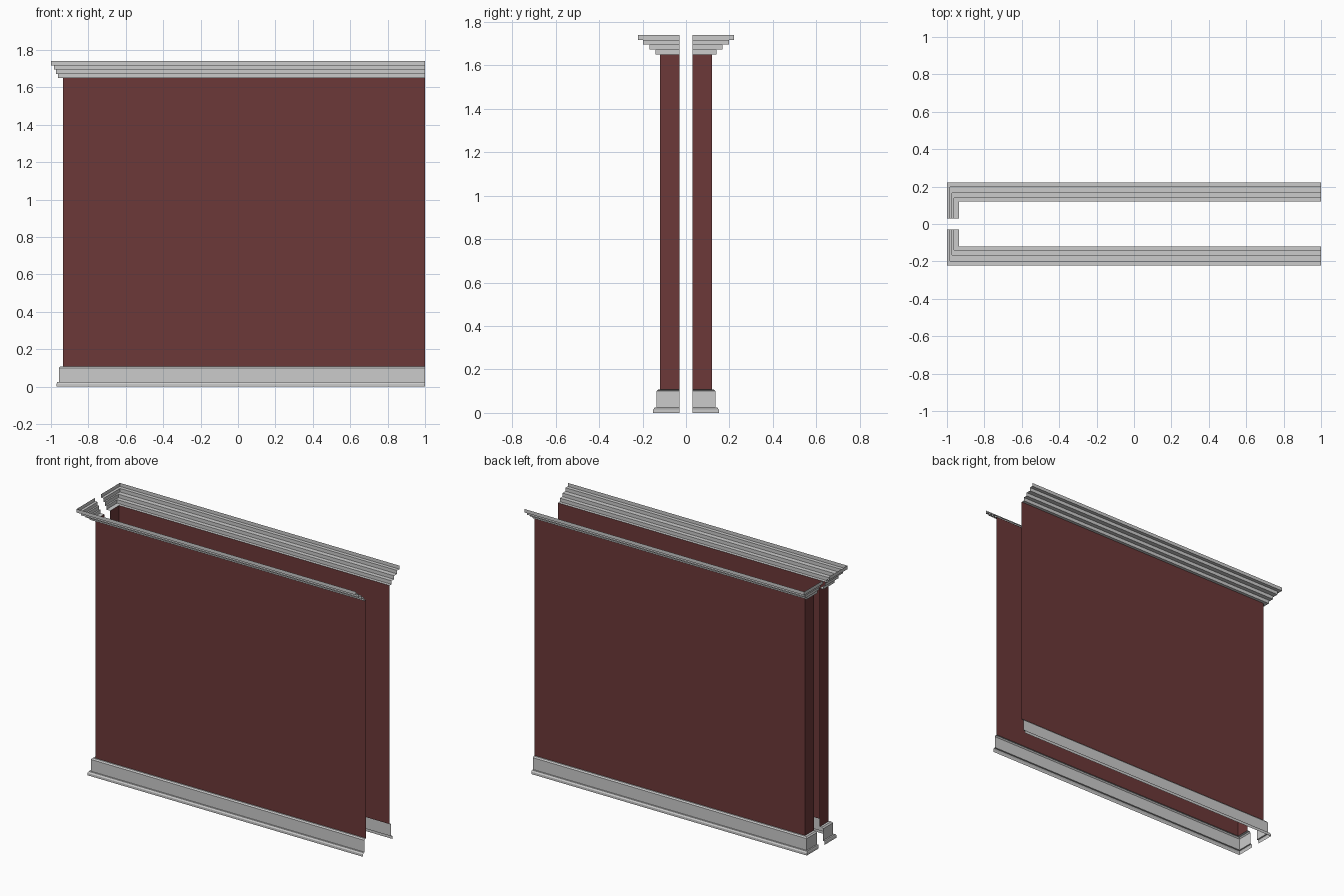
import bpy, bmesh

if "Cube" in bpy.data.objects:
    bpy.data.objects.remove(bpy.data.objects["Cube"])

WALL_X, WALL_Y, GAP, END_X = -0.935, 0.12, 0.03, 1.0

red = bpy.data.materials.new("dark_red_paint")
red.diffuse_color = (0.15, 0.04, 0.04, 1)
red.use_nodes = True
red.node_tree.nodes["Principled BSDF"].inputs["Base Color"].default_value = red.diffuse_color


def sweep(name, profile, side, material=None):
    """Sweep (x offset, y offset, z) profile round the L-shaped half wall; side is +1 or -1 in y."""
    bm = bmesh.new()
    rows = []
    for ox, oy, z in profile:
        x, y = WALL_X - ox, WALL_Y + oy
        path = [(END_X, y), (x, y), (x, GAP)]
        rows.append([bm.verts.new((px, side * py, z)) for px, py in path])
    for low, high in zip(rows, rows[1:]):
        for i in range(2):
            quad = [low[i], low[i + 1], high[i + 1], high[i]]
            bm.faces.new(quad[::-1] if side < 0 else quad)
    mesh = bpy.data.meshes.new(name)
    bm.to_mesh(mesh)
    bm.free()
    ob = bpy.data.objects.new(name, mesh)
    bpy.context.collection.objects.link(ob)
    if material:
        mesh.materials.append(material)
    return ob


# Baseboard: toe lip, tall face, chamfered top
base = [(0.035, 0.031, 0), (0.035, 0.031, 0.015), (0.032, 0.025, 0.024),
        (0.023, 0.015, 0.024), (0.023, 0.015, 0.1), (0.015, 0.008, 0.108),
        (0, 0, 0.108)]

# Flat wall panel
panel = [(0, 0, 0.108), (0, 0, 1.65)]

# Crown: four outward steps
crown = [(0, 0, 1.65)]
steps = [(0.028, 0.02), (0.038, 0.047), (0.048, 0.078), (0.065, 0.101)]
for i, (ox, oy) in enumerate(steps):
    crown += [(ox, oy, 1.65 + 0.0225 * i), (ox, oy, 1.65 + 0.0225 * (i + 1))]

for label, side in (("front", -1), ("back", 1)):
    sweep(label + "_baseboard", base, side)
    sweep(label + "_wall", panel, side, red)
    sweep(label + "_crown_moulding", crown, side)
